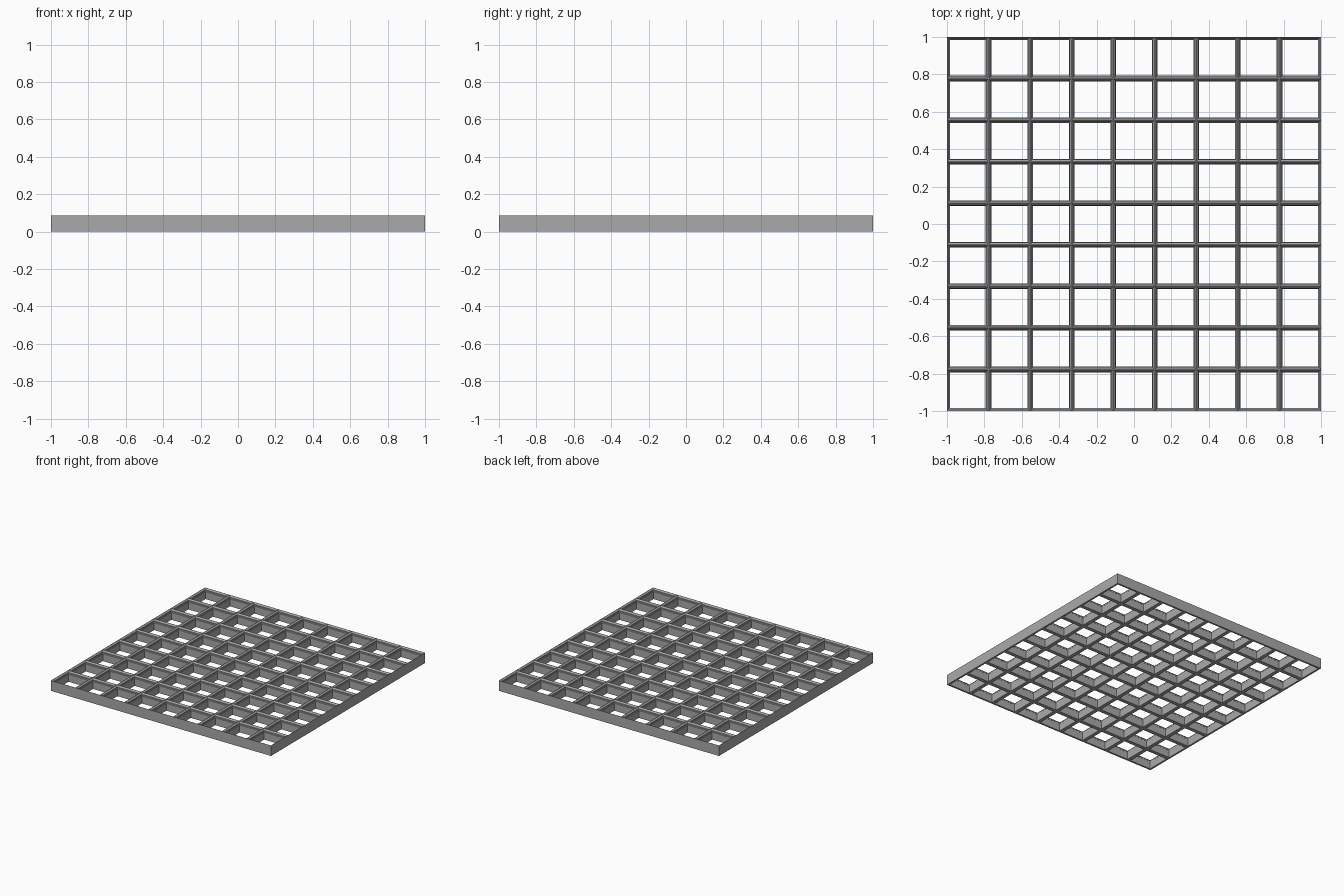
import bpy
import bmesh

cube = bpy.data.objects.get("Cube")
if cube:
    bpy.data.objects.remove(cube, do_unlink=True)

CELLS = 9
PITCH = 2 / CELLS
HEIGHT = 0.085

grey = bpy.data.materials.new("mid grey")
grey.use_nodes = True
colour = (0.4, 0.4, 0.4, 1)
grey.diffuse_color = colour
grey.node_tree.nodes["Principled BSDF"].inputs["Base Color"].default_value = colour


def ring(bm, cx, cy, half, z):
    """Square loop of four vertices."""
    corners = ((-1, -1), (1, -1), (1, 1), (-1, 1))
    return [bm.verts.new((cx + sx * half, cy + sy * half, z)) for sx, sy in corners]


def loft(bm, rings):
    """Join each square loop to the next."""
    for a, b in zip(rings, rings[1:]):
        for i in range(4):
            j = (i + 1) % 4
            bm.faces.new((a[i], a[j], b[j], b[i]))


# Cell section: inset from the cell border and height, from the ridge down
# a long chamfer, a short wall, a small chamfer and a straight wall
section = [
    (0, HEIGHT),
    (0.0015, HEIGHT),
    (0.0115, HEIGHT - 0.0115),
    (0.0115, HEIGHT - 0.021),
    (0.0151, HEIGHT - 0.0246),
    (0.0151, 0),
    (0, 0),
]

bm = bmesh.new()

# Open square cells
for ix in range(CELLS):
    for iy in range(CELLS):
        cx = (ix + 0.5) * PITCH - 1
        cy = (iy + 0.5) * PITCH - 1
        loft(bm, [ring(bm, cx, cy, PITCH / 2 - inset, z) for inset, z in section])

bmesh.ops.remove_doubles(bm, verts=bm.verts, dist=0.0001)

# Outer walls closing the border
border = [e for e in bm.edges if e.is_boundary]
bmesh.ops.bridge_loops(bm, edges=border)
bmesh.ops.recalc_face_normals(bm, faces=bm.faces)

# Merge the flat strips along ridges, underside and outer walls
bmesh.ops.dissolve_limit(bm, angle_limit=0.01, verts=bm.verts, edges=bm.edges)
bmesh.ops.triangulate(bm, faces=[f for f in bm.faces if len(f.verts) > 4])

mesh = bpy.data.meshes.new("grid_baseplate")
bm.to_mesh(mesh)
bm.free()
mesh.materials.append(grey)
plate = bpy.data.objects.new("grid_baseplate", mesh)
bpy.context.collection.objects.link(plate)
